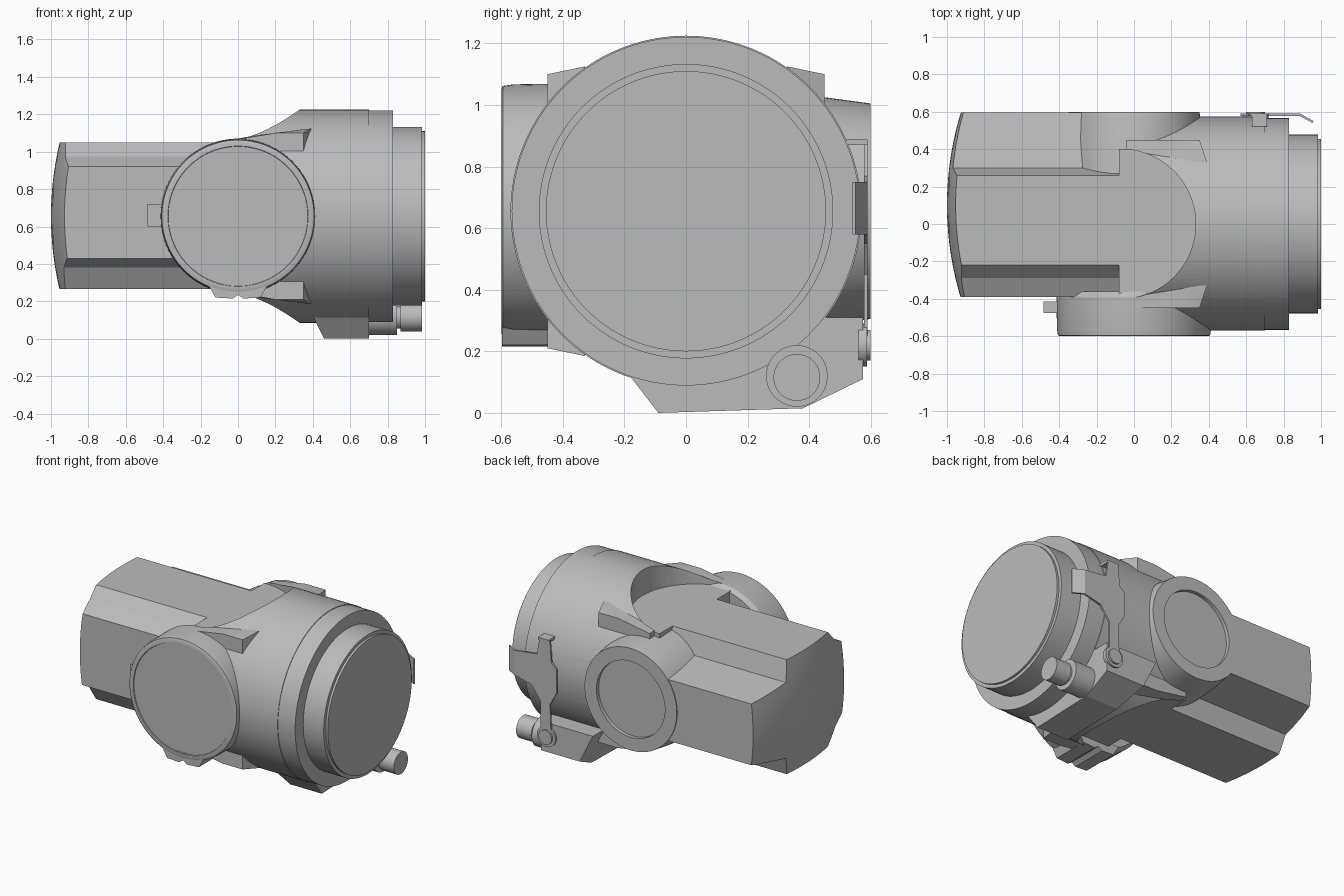
import bpy, bmesh, math
from mathutils import Matrix, Vector

if "Cube" in bpy.data.objects:
    bpy.data.objects.remove(bpy.data.objects["Cube"])

grey = bpy.data.materials.new("light_grey")
grey.use_nodes = True
colour = (0.5, 0.5, 0.5, 1)
grey.diffuse_color = colour
grey.node_tree.nodes["Principled BSDF"].inputs["Base Color"].default_value = colour
ZC = 0.655  # height of the main axis


def finish(name, bm, smooth=True):
    bmesh.ops.recalc_face_normals(bm, faces=bm.faces)
    mesh = bpy.data.meshes.new(name)
    bm.to_mesh(mesh)
    bm.free()
    mesh.materials.append(grey)
    ob = bpy.data.objects.new(name, mesh)
    bpy.context.collection.objects.link(ob)
    if smooth:
        shade(ob)
    return ob


def select_only(ob):
    bpy.ops.object.select_all(action="DESELECT")
    ob.select_set(True)
    bpy.context.view_layer.objects.active = ob


def shade(ob, angle=25):
    select_only(ob)
    bpy.ops.object.shade_smooth_by_angle(angle=math.radians(angle))


def lathe(name, profile, axis, centre, n=96):
    """Closed solid turned from (distance, radius) pairs about the x or y axis."""
    bm = bmesh.new()
    rings = []
    for d, r in profile:
        ring = []
        for i in range(n):
            a = 2 * math.pi * i / n
            u, w = r * math.cos(a), r * math.sin(a)
            p = Vector((d, u, w)) if axis == "X" else Vector((u, d, w))
            ring.append(bm.verts.new(p + Vector(centre)))
        rings.append(ring)
    for a, b in zip(rings, rings[1:]):
        for i in range(n):
            j = (i + 1) % n
            bm.faces.new((a[i], a[j], b[j], b[i]))
    bm.faces.new(rings[0])
    bm.faces.new(rings[-1])
    return finish(name, bm)


def prism(name, outline, axis, lo, hi):
    """Outline extruded along one axis; the two other axes are in xyz order."""
    bm = bmesh.new()
    place = {"X": lambda a, b, d: (d, a, b),
             "Y": lambda a, b, d: (a, d, b),
             "Z": lambda a, b, d: (a, b, d)}[axis]
    ends = [[bm.verts.new(place(a, b, d)) for a, b in outline] for d in (lo, hi)]
    n = len(outline)
    for end in ends:
        bm.faces.new(end)
    for i in range(n):
        j = (i + 1) % n
        bm.faces.new((ends[0][i], ends[0][j], ends[1][j], ends[1][i]))
    return finish(name, bm, False)


def rect(a, b, c, d):
    return [(a, c), (b, c), (b, d), (a, d)]


def boolean(cutter, operation, *targets):
    """Apply the cutter to every target, then remove it."""
    for ob in targets:
        mod = ob.modifiers.new("cut", "BOOLEAN")
        mod.operation, mod.object, mod.solver = operation, cutter, "EXACT"
        bpy.context.view_layer.update()
        select_only(ob)
        bpy.ops.object.modifier_apply(modifier=mod.name)
    bpy.data.objects.remove(cutter)


# Main drum with its stepped end cover
drum = lathe("main_drum", [(0, 0.57), (0.7, 0.57), (0.7, 0.566), (0.83, 0.566)],
             "X", (0, 0, ZC), 128)
lathe("end_cover", [(0.8, 0.478), (0.985, 0.478), (0.985, 0.455), (1, 0.455)],
      "X", (0, 0, ZC), 128)

# Corner gussets at top and bottom, front and back
gussets = []
for side in (-1, 1):
    for up in (-1, 1):
        bm = bmesh.new()
        plan = [(-0.04, 0.3), (-0.04, 0.45), (0.2, 0.45), (0.35, 0.45), (0.39, 0.33)]
        rise = [0.415, 0.405, 0.445, 0.445, 0.47]
        low = [bm.verts.new((x, side * y, ZC + up * 0.34)) for x, y in plan]
        high = [bm.verts.new((x, side * y, ZC + up * h))
                for (x, y), h in zip(plan, rise)]
        bm.faces.new(low)
        top = bm.faces.new(high)
        for i in range(5):
            j = (i + 1) % 5
            bm.faces.new((low[i], low[j], high[j], high[i]))
        bmesh.ops.triangulate(bm, faces=[top])
        gussets.append(finish("gusset", bm, False))

# Rounded pockets above and below the block
pocket = [(-0.5, 0.4), (-0.5, -0.4)] + [
    (-0.07 + 0.4 * math.cos(a), 0.4 * math.sin(a))
    for a in [math.pi * (i / 40 - 0.5) for i in range(41)]]
for lo, hi in ((1.05, 1.5), (-0.2, 0.265)):
    boolean(prism("pocket_cutter", pocket, "Z", lo, hi), "DIFFERENCE", drum, *gussets)

# Side block with stepped corners and a domed end
section = [(-0.39, 0.92), (-0.29, 0.975), (-0.22, 1.05),
           (0.26, 1.05), (0.30, 0.915), (0.595, 0.865),
           (0.595, 0.445), (0.30, 0.395), (0.26, 0.265),
           (-0.22, 0.265), (-0.29, 0.38), (-0.39, 0.43)]
block = prism("side_block", section, "X", -1.1, -0.06)
bm = bmesh.new()
bmesh.ops.create_uvsphere(bm, u_segments=160, v_segments=80, radius=1.7,
                          matrix=Matrix.Translation((0.7, 0.1, ZC))
                          @ Matrix.Rotation(math.pi / 2, 4, "Y"))
boolean(finish("dome_cutter", bm), "INTERSECT", block)
prism("core", rect(-0.08, 0.35, -0.4, 0.4), "Z", 0.265, 1.05)

# Back boss with a recessed face
lathe("back_boss", [(0.27, 0.38), (0.45, 0.37), (0.6, 0.35), (0.6, 0.26),
                    (0.575, 0.26)], "Y", (0, 0, ZC))
boolean(lathe("recess_cutter", [(0.55, 0.3), (0.7, 0.3)], "Y", (0, 0, ZC)),
        "DIFFERENCE", block, drum)
for ob in [drum] + gussets:
    shade(ob)
shade(block, 12)

# Front boss with a flat cover, tab and keel
lathe("front_boss", [(-0.36, 0.395), (-0.39, 0.415), (-0.56, 0.412), (-0.595, 0.407),
                     (-0.6, 0.395), (-0.6, 0.375), (-0.595, 0.373)], "Y", (0, 0, ZC))
prism("boss_tab", rect(-0.485, -0.39, 0.6, 0.72), "Y", -0.475, -0.415)
prism("boss_keel", [(-0.16, 0.29), (-0.12, 0.22), (-0.03, 0.215), (0, 0.235),
                    (0.03, 0.215), (0.12, 0.22), (0.16, 0.29)], "Y", -0.597, -0.34)

# Foot below the drum, its left end leaning back under the drum
foot = prism("foot", [(-0.19, 0.13), (-0.09, 0), (0.38, 0.015), (0.575, 0.11),
                      (0.575, 0.31), (0.42, 0.31), (0, 0.2)], "X", 0.46, 0.7)
for v in foot.data.vertices:
    if v.co.x < 0.5:
        v.co.x -= 0.5 * v.co.z

# Clamp screw
lathe("screw_lug", [(0.6, 0.1), (0.85, 0.1)], "X", (0, 0.36, 0.12), 48)
lathe("screw", [(0.8, 0.06), (0.87, 0.06), (0.87, 0.076), (0.985, 0.076)],
      "X", (0, 0.36, 0.115), 48)

# Hinged latch on the back
prism("latch_plate", [(0.61, 0.2), (0.69, 0.2), (0.69, 0.45), (0.76, 0.55),
                      (0.89, 0.58), (0.89, 0.75), (0.72, 0.77), (0.7, 0.885),
                      (0.62, 0.885), (0.61, 0.74), (0.57, 0.7), (0.57, 0.54),
                      (0.62, 0.45)], "Y", 0.578, 0.59)
prism("latch_lip", [(0.885, 0.578), (0.955, 0.54), (0.96, 0.55), (0.89, 0.59)],
      "Z", 0.58, 0.75)
prism("latch_hook", rect(0.63, 0.71, 0.52, 0.59), "Z", 0.87, 0.888)
lathe("latch_pivot", [(0.56, 0.07), (0.588, 0.07), (0.588, 0.05), (0.6, 0.05)],
      "Y", (0.65, 0, 0.22), 32)
